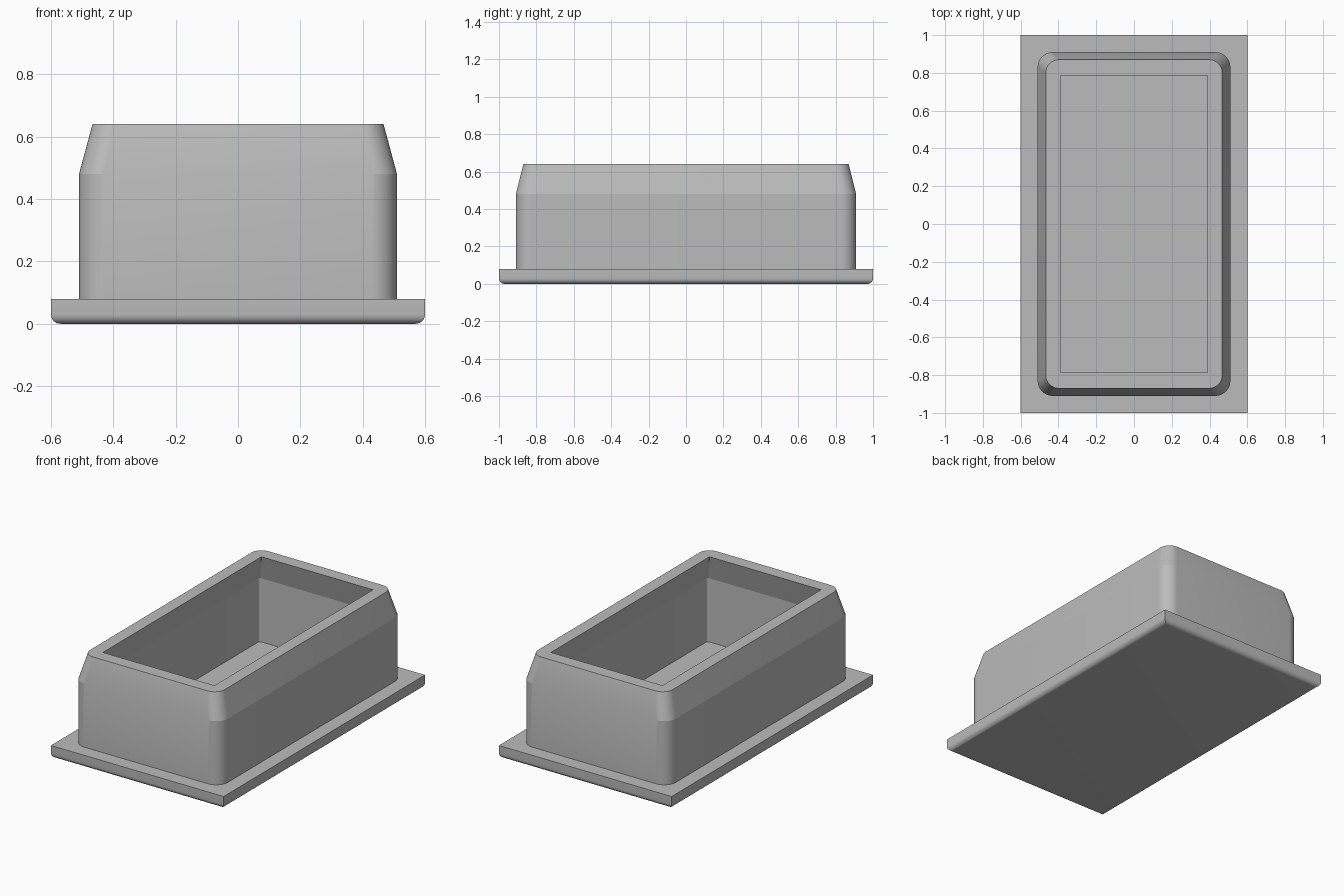
import bpy
import bmesh
import math

cube = bpy.data.objects.get("Cube")
if cube:
    bpy.data.objects.remove(cube, do_unlink=True)

# Single plain grey
grey = bpy.data.materials.new("mid_grey")
grey.use_nodes = True
colour = (0.5, 0.5, 0.5, 1)
grey.diffuse_color = colour
grey.node_tree.nodes["Principled BSDF"].inputs["Base Color"].default_value = colour


def rounded_rectangle(half_x, half_y, radius, z, segments):
    """Counter-clockwise outline; zero segments gives square corners."""
    points = []
    for corner, (sx, sy) in enumerate([(1, 1), (-1, 1), (-1, -1), (1, -1)]):
        for i in range(segments + 1):
            angle = math.pi / 2 * (corner + (i / segments if segments else 0.5))
            reach = radius if segments else 0
            points.append((sx * (half_x - radius * bool(segments)) + reach * math.cos(angle),
                           sy * (half_y - radius * bool(segments)) + reach * math.sin(angle), z))
    return points


def loft(name, sections, segments, capped):
    """Skin a stack of outlines given as (half_x, half_y, radius, z)."""
    bm = bmesh.new()
    rings = [[bm.verts.new(p) for p in rounded_rectangle(*s, segments)] for s in sections]
    count = len(rings[0])
    for low, high in zip(rings, rings[1:]):
        for i in range(count):
            j = (i + 1) % count
            bm.faces.new((low[i], low[j], high[j], high[i]))
    if capped:
        bm.faces.new(rings[0][::-1])
        bm.faces.new(rings[-1])
    mesh = bpy.data.meshes.new(name)
    bm.to_mesh(mesh)
    bm.free()
    mesh.materials.append(grey)
    obj = bpy.data.objects.new(name, mesh)
    bpy.context.collection.objects.link(obj)
    bpy.ops.object.select_all(action='DESELECT')
    obj.select_set(True)
    bpy.context.view_layer.objects.active = obj
    bpy.ops.object.shade_smooth_by_angle(angle=math.radians(14.5))
    return obj


# Base flange with rounded lower edges; its top is also the floor of the tub
FILLET, STEPS = 0.03, 8
flange = []
for i in range(STEPS + 1):
    a = math.pi / 2 * i / STEPS
    inset = FILLET * (1 - math.sin(a))
    flange.append((0.6 - inset, 1 - inset, 0, FILLET * (1 - math.cos(a))))
flange.append((0.6, 1, 0, 0.08))
loft("base_flange", flange, 0, True)

# Hollow tub: up the outside, across the rim, down the inside
loft("tub_wall", [
    (0.51, 0.91, 0.08, 0.08),
    (0.51, 0.91, 0.08, 0.48),
    (0.467, 0.87, 0.07, 0.64),
    (0.388, 0.787, 0.001, 0.64),
    (0.432, 0.83, 0.016, 0.48),
    (0.432, 0.83, 0.016, 0.08),
], 10, False)
